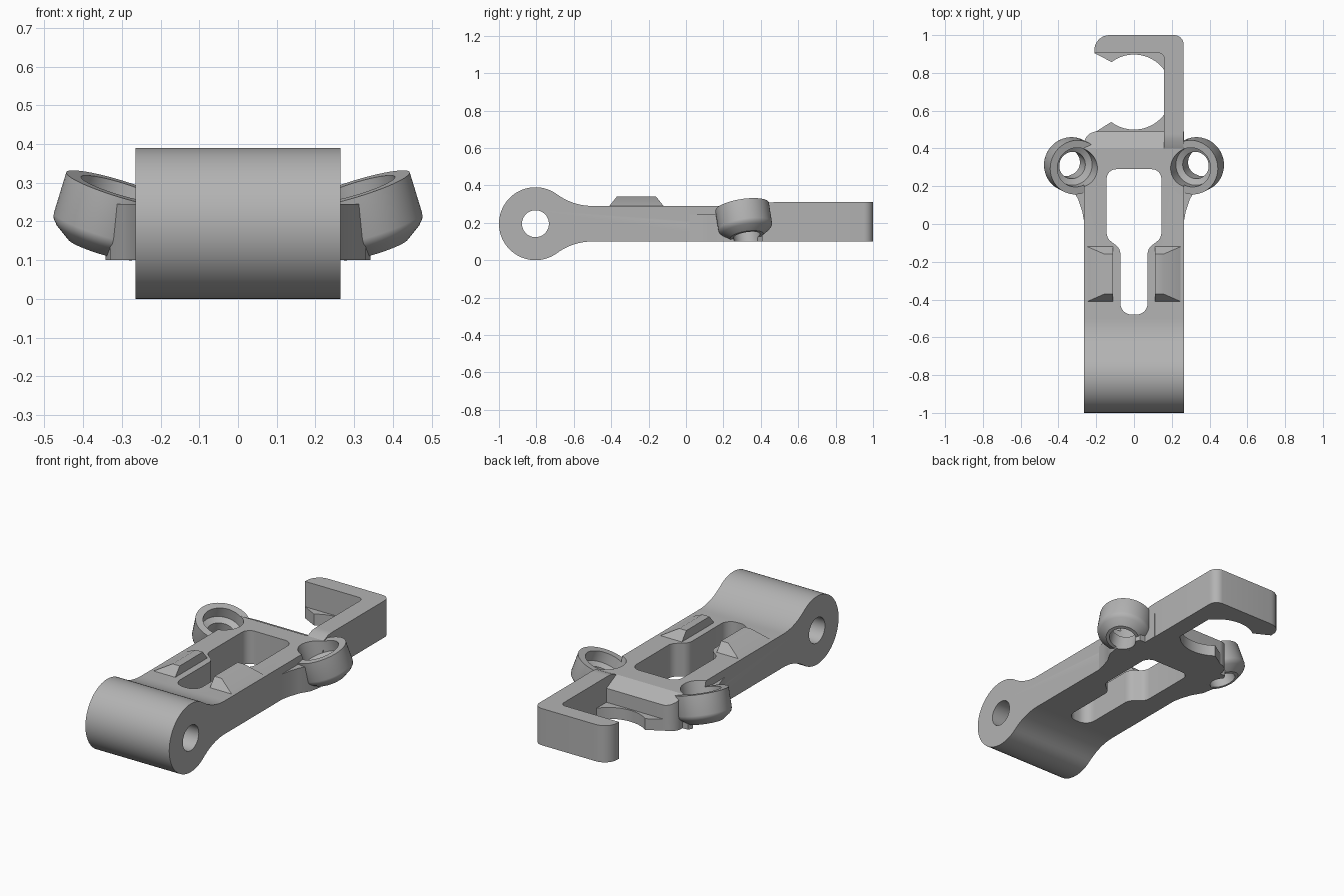
import bpy, bmesh, math
from mathutils import Vector, Matrix

cube = bpy.data.objects.get("Cube")
if cube:
    bpy.data.objects.remove(cube, do_unlink=True)

grey = bpy.data.materials.new("light_grey")
grey.use_nodes = True
colour = (0.45, 0.45, 0.45, 1)
grey.diffuse_color = colour
for node in grey.node_tree.nodes:
    if node.type == 'BSDF_PRINCIPLED':
        node.inputs["Base Color"].default_value = colour


def finish(name, bm):
    bmesh.ops.recalc_face_normals(bm, faces=bm.faces)
    mesh = bpy.data.meshes.new(name)
    bm.to_mesh(mesh)
    bm.free()
    ob = bpy.data.objects.new(name, mesh)
    bpy.context.collection.objects.link(ob)
    mesh.materials.append(grey)
    return ob


def arc(cx, cy, r, start, end, n=16):
    return [(cx + r * math.cos(math.radians(start + (end - start) * i / n)),
             cy + r * math.sin(math.radians(start + (end - start) * i / n)))
            for i in range(n + 1)]


def rounded(points, n=8):
    """Outline from (x, y) or (x, y, corner radius) points."""
    out = []
    for i, p in enumerate(points):
        c = Vector(p[:2])
        if len(p) == 2:
            out.append(tuple(c))
            continue
        a = (Vector(points[i - 1][:2]) - c).normalized()
        b = (Vector(points[(i + 1) % len(points)][:2]) - c).normalized()
        half = a.angle(b) / 2
        centre = c + (a + b).normalized() * p[2] / math.sin(half)
        cut = p[2] / math.tan(half)
        u, v = c + a * cut - centre, c + b * cut - centre
        for k in range(n + 1):
            d = u.normalized().slerp(v.normalized(), k / n)
            out.append(tuple(centre + d * p[2]))
    return out


def prism(name, outline, low, high, axis='z'):
    """Extrude an xy outline along z, or a yz outline along x."""
    bm = bmesh.new()
    place = (lambda p, h: (p[0], p[1], h)) if axis == 'z' else (lambda p, h: (h, p[0], p[1]))
    rings = [[bm.verts.new(place(p, h)) for p in outline] for h in (low, high)]
    n = len(outline)
    for ring in rings:
        bm.faces.new(ring)
    for i in range(n):
        j = (i + 1) % n
        bm.faces.new((rings[0][i], rings[0][j], rings[1][j], rings[1][i]))
    return finish(name, bm)


def lathe(name, profile, matrix, n=48):
    """Closed solid of revolution from (radius, height) points."""
    bm = bmesh.new()
    rings = [[bm.verts.new(matrix @ Vector((r * math.cos(2 * math.pi * i / n),
                                            r * math.sin(2 * math.pi * i / n), h)))
              for i in range(n)] for r, h in profile]
    bm.faces.new(rings[0])
    bm.faces.new(rings[-1])
    for a, b in zip(rings, rings[1:]):
        for i in range(n):
            j = (i + 1) % n
            bm.faces.new((a[i], a[j], b[j], b[i]))
    return finish(name, bm)


def cut(ob, cutter):
    mod = ob.modifiers.new("cut", 'BOOLEAN')
    mod.operation, mod.solver, mod.object = 'DIFFERENCE', 'EXACT', cutter
    bpy.context.view_layer.objects.active = ob
    bpy.ops.object.modifier_apply(modifier=mod.name)


W, LOW, TOP = 0.265, 0.10, 0.29

# Main body: round barrel flowing into a flat plate
upper = arc(-0.5, 0.61, 0.32, 270, 233.7, 10)
barrel = arc(-0.805, 0.195, 0.195, 53.7, 306.3, 48)[1:-1]
lower = [(y, 0.39 - z) for y, z in reversed(upper)]
body = prism("body", [(0.4, LOW), (0.4, TOP)] + upper + barrel + lower, -W, W, 'x')

# Sloping end of the plate
body_end = prism("body_end", rounded([(-W, 0.4), (W, 0.4), (W, 0.49), (-W, 0.49, 0.07)]), LOW, TOP)
for v in body_end.data.vertices:
    if v.co.z > 0.2:
        v.co.z -= 0.5 * (v.co.y - 0.4)

# Keyhole-shaped slot and pin hole
half = [(0.072, -0.48, 0.06), (0.072, -0.13, 0.06), (0.145, -0.075, 0.06), (0.145, 0.29, 0.05)]
slot = prism("slot_cutter", rounded(half + [(-p[0],) + p[1:] for p in reversed(half)]), -0.1, 0.5)
pin = prism("pin_cutter", arc(-0.805, 0.195, 0.072, 0, 360, 40)[:-1], -0.5, 0.5, 'x')
cut(body, slot)
cut(body, pin)
cutters = [slot, pin]
parts = [body, body_end]

for side, s in (("left", 1), ("right", -1)):
    # Tilted ring ear with a stepped bore
    tilt = Vector((-0.29 * s, -0.15, 0.95)).to_track_quat('Z', 'Y').to_matrix().to_4x4()
    frame = Matrix.Translation((0.305 * s, 0.3, 0.285)) @ tilt
    ear = lathe(side + "_ear", [(0.09, -0.165), (0.13, -0.137), (0.142, -0.123),
                                (0.145, -0.11), (0.145, 0)], frame)
    bore = lathe(side + "_bore_cutter", [(0.072, -0.3), (0.072, -0.075), (0.105, -0.06),
                                         (0.105, 0.15)], frame)
    # Web that flows from the plate side into the ear
    web_line = [(0.2, 0), (W, 0.02), (0.275, 0.07), (0.295, 0.13), (0.33, 0.19),
                (0.35, 0.3), (0.3, 0.41), (0.2, 0.41)]
    web = prism(side + "_ear_web", [(x * s, y) for x, y in web_line], LOW, 0.245)
    for ob in (ear, web, body, body_end):
        cut(ob, bore)
    cutters.append(bore)

    # Raised wedge pad beside the slot
    bm = bmesh.new()
    base = [bm.verts.new((x * s, y, TOP - 0.01)) for x, y in
            ((0.11, -0.418), (0.265, -0.418), (0.265, -0.112), (0.11, -0.112))]
    peak = [bm.verts.new((x * s, y, 0.34)) for x, y in
            ((0.11, -0.37), (0.155, -0.37), (0.155, -0.16), (0.11, -0.16))]
    bm.faces.new(base)
    bm.faces.new(peak)
    for i in range(4):
        j = (i + 1) % 4
        bm.faces.new((base[i], base[j], peak[j], peak[i]))
    parts += [ear, web, finish(side + "_pad", bm)]

# Hook: long side bar and cross arm
parts.append(prism("hook", rounded([(0.16, 0.48), (0.263, 0.48), (0.263, 1, 0.05),
                                    (-0.21, 1, 0.08), (-0.21, 0.905),
                                    (0.16, 0.905, 0.03)]), LOW, 0.31))
parts.append(prism("hook_ramp", [(0.38, LOW), (0.4, TOP), (0.44, 0.307), (0.47, 0.31),
                                 (0.48, 0.31), (0.48, LOW)], 0.16, 0.263, 'x'))

# Thin curved lips that cradle a round bar
parts.append(prism("front_lip", [(0.18, 0.47), (-0.2, 0.47), (-0.2, 0.49)]
                   + arc(0, 0.7, 0.2, 233, 323, 24) + [(0.18, 0.58)], LOW, 0.165))
parts.append(prism("back_lip", [(0.18, 0.92), (-0.21, 0.92), (-0.21, 0.905)]
                   + arc(0, 0.7, 0.197, 127, 37, 24) + [(0.18, 0.82)], LOW, 0.165))

for c in cutters:
    bpy.data.objects.remove(c, do_unlink=True)

bpy.ops.object.select_all(action='DESELECT')
for ob in parts:
    ob.select_set(True)
bpy.context.view_layer.objects.active = body
bpy.ops.object.shade_smooth_by_angle(angle=math.radians(30))
